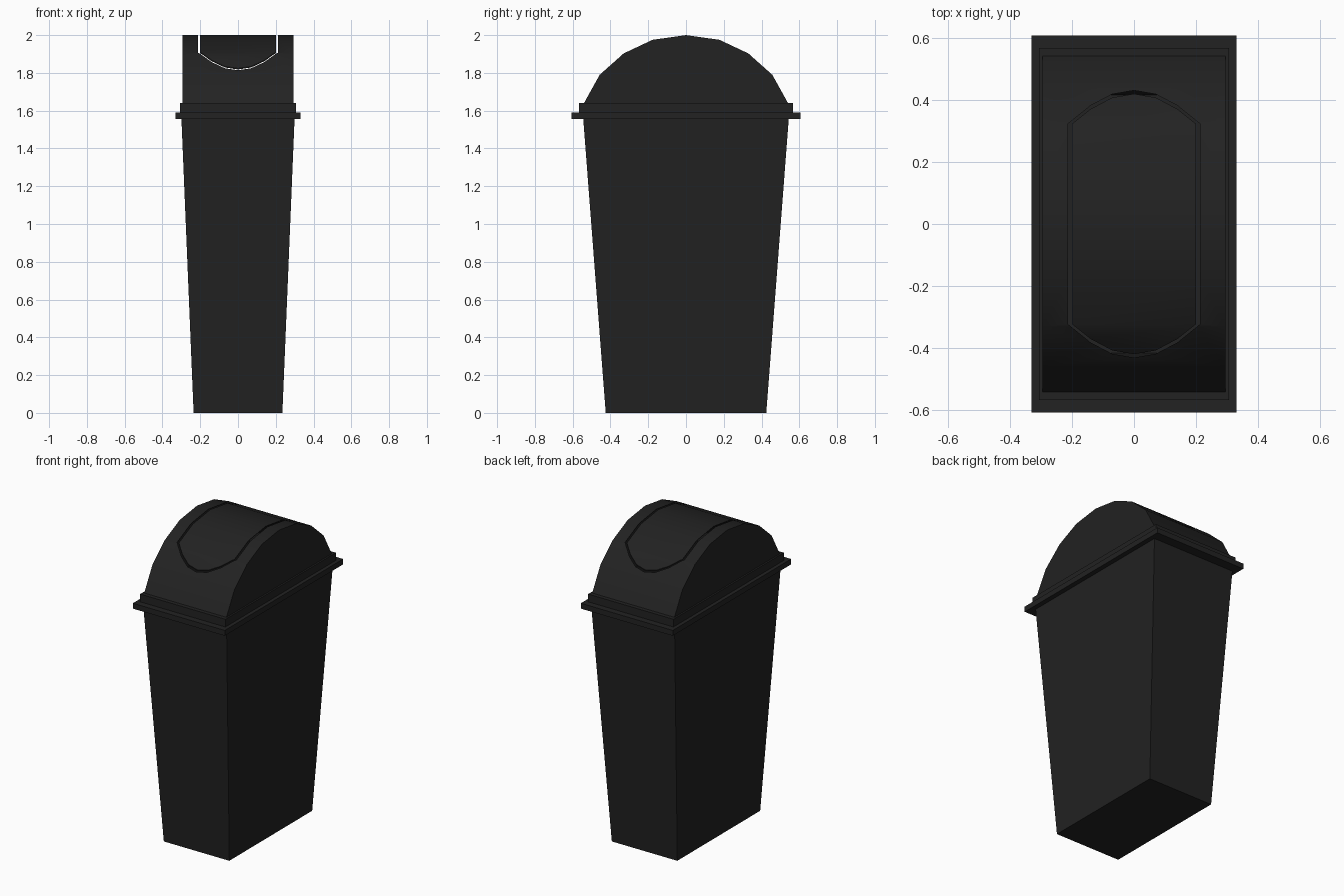
import bpy, bmesh, math

if "Cube" in bpy.data.objects:
    bpy.data.objects.remove(bpy.data.objects["Cube"])

mat = bpy.data.materials.new("black_plastic")
mat.diffuse_color = (0.016, 0.016, 0.016, 1)
mat.use_nodes = True
mat.node_tree.nodes["Principled BSDF"].inputs["Base Color"].default_value = mat.diffuse_color


def make(name, verts, faces):
    me = bpy.data.meshes.new(name)
    me.from_pydata(verts, [], faces)
    bm = bmesh.new()
    bm.from_mesh(me)
    bmesh.ops.recalc_face_normals(bm, faces=bm.faces)
    bm.to_mesh(me)
    bm.free()
    me.materials.append(mat)
    ob = bpy.data.objects.new(name, me)
    bpy.context.collection.objects.link(ob)
    return ob


def rect_loft(name, levels, closed_loop):
    """Loft rectangles (half x, half y, z); either a ring or capped at both ends."""
    verts = [(sx * hx, sy * hy, z) for hx, hy, z in levels
             for sx, sy in ((-1, -1), (1, -1), (1, 1), (-1, 1))]
    n = len(levels)
    faces = []
    for i in range(n if closed_loop else n - 1):
        a, b = 4 * i, 4 * ((i + 1) % n)
        faces += [(a + k, a + (k + 1) % 4, b + (k + 1) % 4, b + k) for k in range(4)]
    if not closed_loop:
        faces += [(3, 2, 1, 0), tuple(4 * (n - 1) + k for k in range(4))]
    return make(name, verts, faces)


def prism(name, outline, lo, hi, place):
    """Extrude a 2D outline between lo and hi."""
    n = len(outline)
    verts = [place(p, h) for h in (lo, hi) for p in outline]
    faces = [(i, (i + 1) % n, n + (i + 1) % n, n + i) for i in range(n)]
    faces += [tuple(range(n))[::-1], tuple(range(n, 2 * n))]
    return make(name, verts, faces)


def boolean(ob, cutter, op):
    m = ob.modifiers.new("cut", 'BOOLEAN')
    m.operation, m.solver, m.object = op, 'EXACT', cutter
    dg = bpy.context.evaluated_depsgraph_get()
    me = bpy.data.meshes.new_from_object(ob.evaluated_get(dg))
    ob.modifiers.clear()
    ob.data = me


# tapered hollow bin body
rect_loft("bin_body", [(0.235, 0.425, 0), (0.30, 0.545, 1.57),
                       (0.29, 0.535, 1.57), (0.225, 0.415, 0.01)], False)

# stepped lid rim
rect_loft("lid_rim", [(0.33, 0.607, 1.555), (0.33, 0.607, 1.59), (0.306, 0.566, 1.59),
                      (0.306, 0.566, 1.64), (0.288, 0.53, 1.64), (0.288, 0.53, 1.555)], True)

# domed lid shell, made twice: once for the lid, once for the flap
half = [(0.54, 1.64), (0.457, 1.79), (0.33, 1.903), (0.177, 1.975)]
T = 0.003


def dome(name):
    outer = half + [(0, 2.0)] + [(-y, z) for y, z in half[::-1]]
    k = 1 - T / 0.4
    inner = [(y * k, z - T) for y, z in outer]
    inner = [(inner[0][0], 1.6)] + inner + [(inner[-1][0], 1.6)]
    yz = lambda p, h: (h, p[0], p[1])
    ob = prism(name, outer, -0.295, 0.295, yz)
    core = prism("core_cutter", inner, -0.295 + T, 0.295 - T, yz)
    boolean(ob, core, 'DIFFERENCE')
    bpy.data.objects.remove(core)
    return ob


def flap_cutter(hx, gap):
    """Plan outline of the swing flap: straight sides, bowed ends."""
    end = [(hx, 0.322), (0.14, 0.37 + gap), (0.07, 0.407 + gap), (0, 0.419 + gap)]
    top = end + [(-x, y) for x, y in end[-2::-1]]
    outline = top + [(-x, -y) for x, y in top]
    return prism("flap_cutter", outline, 1.7, 2.1, lambda p, h: (p[0], p[1], h))


lid = dome("lid_dome")
flap = dome("swing_flap")
for ob, hx, gap, op in ((lid, 0.213, 0.011, 'DIFFERENCE'), (flap, 0.2, 0, 'INTERSECT')):
    cutter = flap_cutter(hx, gap)
    boolean(ob, cutter, op)
    bpy.data.objects.remove(cutter)
    bpy.ops.object.select_all(action='DESELECT')
    ob.select_set(True)
    bpy.context.view_layer.objects.active = ob
    bpy.ops.object.shade_smooth_by_angle(angle=math.radians(30))
